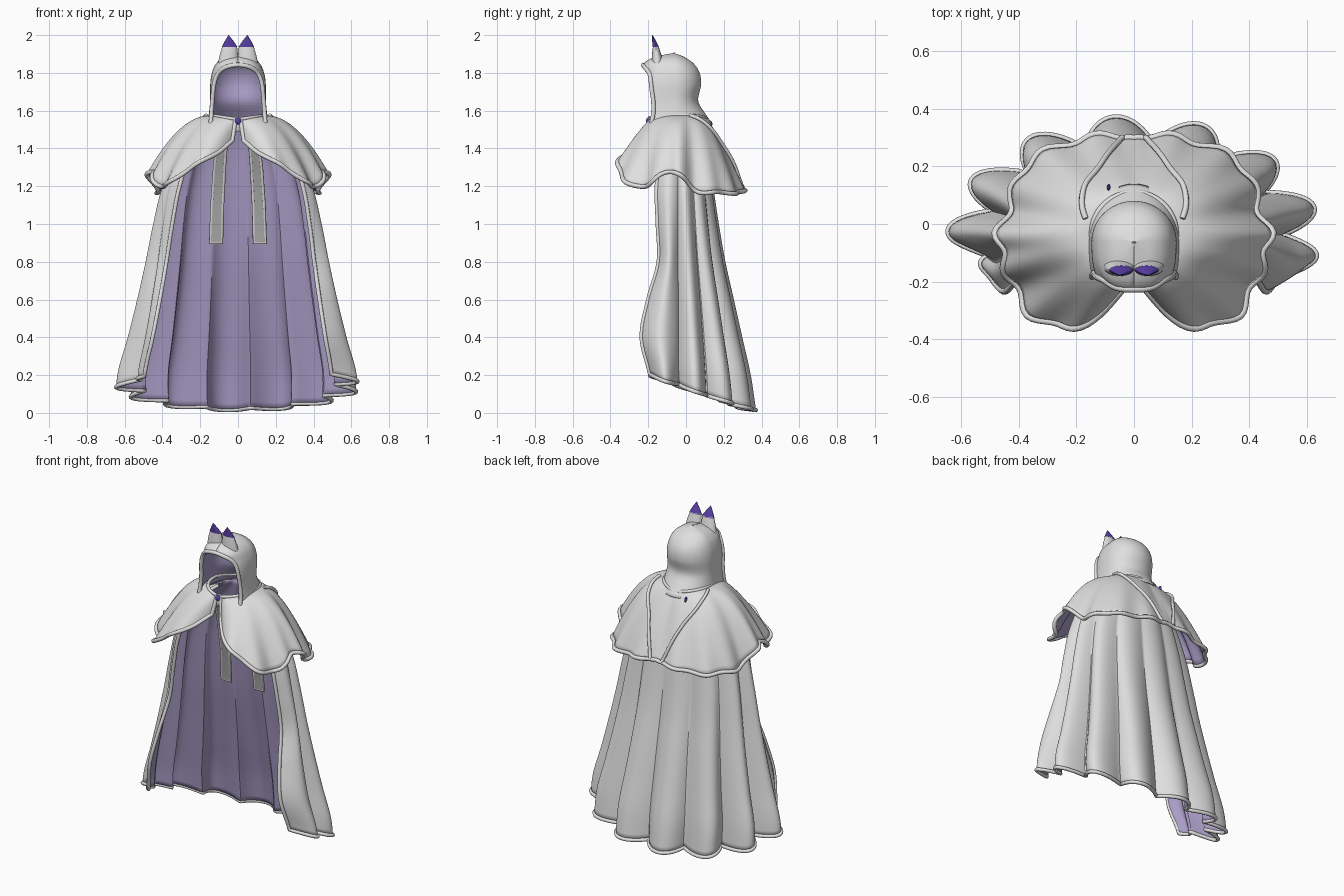
import bpy, bmesh, math
from mathutils import Vector

if "Cube" in bpy.data.objects:
    bpy.data.objects.remove(bpy.data.objects["Cube"])


def material(name, rgb):
    m = bpy.data.materials.new(name)
    m.diffuse_color = (*rgb, 1)
    m.use_nodes = True
    m.node_tree.nodes["Principled BSDF"].inputs["Base Color"].default_value = m.diffuse_color
    return m


GREY = material("pale grey cloth", (0.74, 0.74, 0.74))
LINING = material("lavender lining", (0.39, 0.33, 0.56))
PURPLE = material("deep purple", (0.10, 0.05, 0.38))
RIBBON = material("ribbon grey", (0.42, 0.42, 0.42))


def interp(table, x):
    """Smooth Hermite interpolation of rows (x, v1, v2, ...)."""
    n = len(table)
    x = min(max(x, table[0][0]), table[-1][0])
    i = next((k for k in range(n - 1) if x <= table[k + 1][0]), n - 2)
    h = table[i + 1][0] - table[i][0]
    t = (x - table[i][0]) / h

    def slope(k, c):
        lo, hi = table[max(k - 1, 0)], table[min(k + 1, n - 1)]
        return (hi[c] - lo[c]) / (hi[0] - lo[0])

    return [(2*t**3 - 3*t**2 + 1) * table[i][c] + (3*t**2 - 2*t**3) * table[i + 1][c]
            + h * ((t**3 - 2*t**2 + t) * slope(i, c) + (t**3 - t**2) * slope(i + 1, c))
            for c in range(1, len(table[0]))]


def add_object(name, bm, *mats):
    me = bpy.data.meshes.new(name)
    bm.to_mesh(me)
    bm.free()
    ob = bpy.data.objects.new(name, me)
    bpy.context.collection.objects.link(ob)
    for m in mats:
        me.materials.append(m)
    return ob


def cloth(name, rows, thickness):
    """Sheet from rows of points, grey outside and lavender inside."""
    bm = bmesh.new()
    vs = [[bm.verts.new(p) for p in row] for row in rows]
    for a, b in zip(vs, vs[1:]):
        for j in range(len(a) - 1):
            bm.faces.new((a[j], a[j + 1], b[j + 1], b[j]))
    bm.normal_update()
    ref = Vector((0, -0.05, min(v.co.z for v in bm.verts)))
    if sum(f.normal.dot(f.calc_center_median() - ref) * f.calc_area() for f in bm.faces) < 0:
        bmesh.ops.reverse_faces(bm, faces=bm.faces[:])
    ob = add_object(name, bm, GREY, LINING)
    mod = ob.modifiers.new("thickness", 'SOLIDIFY')
    mod.thickness = thickness
    mod.offset = -1
    mod.material_offset = 1
    return ob


def tube(name, points, radius, mat=GREY):
    cu = bpy.data.curves.new(name, 'CURVE')
    cu.dimensions = '3D'
    cu.bevel_depth = radius
    cu.bevel_resolution = 2
    cu.use_fill_caps = True
    sp = cu.splines.new('POLY')
    sp.points.add(len(points) - 1)
    for p, co in zip(sp.points, points):
        p.co = (*co, 1)
    cu.materials.append(mat)
    ob = bpy.data.objects.new(name, cu)
    bpy.context.collection.objects.link(ob)


def edge_path(rows):
    """Open border of a sheet: down one side, along the hem, up the other."""
    return [r[0] for r in rows] + rows[-1][1:-1] + [r[-1] for r in reversed(rows)]


# Long pleated cloak, open at the front: z, half width, back y, front y
CLOAK = [(0, .65, .375, -.17), (.2, .64, .345, -.19), (.4, .585, .30, -.235),
         (.6, .535, .255, -.20), (.8, .49, .21, -.145), (1.0, .45, .175, -.15),
         (1.2, .40, .145, -.155), (1.4, .31, .115, -.13), (1.5, .2, .09, -.1),
         (1.55, .12, .08, -.06)]
END = math.radians(113)
PLEAT = math.radians(26.8)


def cloak_point(u, t):
    phi = u * END
    fold = abs(math.cos(math.pi * (phi + math.radians(6)) / PLEAT)) - 1
    hem = 0.014 + 0.13 * (1 - math.cos(phi)) - 0.012 * fold
    z = 1.55 + (hem - 1.55) * t
    rx, back, front = interp(CLOAK, z)
    c, yc = math.cos(phi), -0.05
    dy = c * (back - yc) if c > 0 else c / abs(math.cos(END)) * (yc - front)
    s = 1 + (0.05 + 0.17 * max(0, 1 - z / 1.5)) * fold
    # the left front edge turns inward
    turn = min(max((-math.degrees(phi) - 99) / 14, 0), 1)
    sx = s * (1 - 0.16 * turn * turn * (3 - 2 * turn))
    return Vector((rx * math.sin(phi) * sx, yc + dy * (s if c > 0 else 1), z))


rows = [[cloak_point(i / 90, j / 44) for i in range(-90, 91)] for j in range(45)]
cloth("cloak", rows, 0.008)
tube("cloak_trim", edge_path(rows), 0.011)

# Shoulder cape with scalloped hem, given from front centre to back centre
HEM = [(.03, -.21, 1.44), (.12, -.32, 1.37), (.25, -.36, 1.30), (.36, -.31, 1.22),
       (.42, -.21, 1.20), (.455, -.12, 1.27), (.47, -.03, 1.26), (.43, .06, 1.17),
       (.40, .17, 1.17), (.31, .25, 1.16), (.19, .29, 1.17), (.08, .31, 1.18),
       (0, .29, 1.19)]
HEM = [(i / 12, *p) for i, p in enumerate(HEM)]


def cape_point(a, t, side=1):
    ang = a * math.pi
    c = math.cos(ang)
    neck = Vector((.14 * math.sin(ang) + .012 * (1 - a), -.03 - (.16 if c > 0 else .14) * c,
                   1.555 + .02 * math.sin(ang)))
    hem = Vector(interp(HEM, a))
    p = neck.lerp(hem, t)
    drape = t ** (1.15 + 0.9 * math.sin(ang) ** 2)
    p.z = neck.z + (hem.z - neck.z) * drape
    ripple = 1 + 0.03 * t * t * math.cos(a * 16 * math.pi)
    return Vector((p.x * ripple * side, p.y * ripple, p.z))


rows = [[cape_point(1 - abs(i) / 72, j / 20, 1 if i > 0 else -1)
         for i in range(-72, 73)] for j in range(21)]
cloth("shoulder_cape", rows, 0.008)
tube("shoulder_cape_trim", edge_path(rows), 0.012)
tube("collar_trim", rows[0], 0.010)
SEAM = [(.1, .59), (.3, .73), (.55, .86), (1, .955)]
for side, label in ((-1, "left"), (1, "right")):
    seam = [cape_point(interp(SEAM, t)[0], t, side) + Vector((0, .004, .006))
            for t in [.1 + .9 * k / 24 for k in range(25)]]
    tube("back_seam_" + label, seam, 0.010)

# Hood: z, half width, back y, front y
HOOD = [(1.53, .165, .14, -.25), (1.58, .155, .105, -.255), (1.65, .148, .065, -.26),
        (1.74, .147, .08, -.245), (1.80, .138, .072, -.228), (1.85, .115, .04, -.222),
        (1.885, .072, -.01, -.165), (1.905, .004, -.062, -.07)]
ARCH = 1.842


def hood_row(z, n=40):
    w, back, front = interp(HOOD, z)
    f = min((z - 1.53) / (ARCH - 1.53), 1)
    opening = min((.145 - .023 * f) * math.sqrt(max(0, 1 - f ** 8)), .94 * w)
    limit = math.pi - math.asin((opening / w) ** (1 / .72))
    row = []
    for i in range(-n, n + 1):
        phi = limit * i / n
        s, c = math.sin(phi), math.cos(phi)
        if c >= 0:
            p = (w * s, -.06 + (back + .06) * c, z)
        else:
            p = (math.copysign(w * abs(s) ** .72, s), -.06 - (-.06 - front) * abs(c) ** .72, z)
        row.append(Vector(p))
    return row


levels = [1.53 + (ARCH - 1.53) * (1 - (1 - k / 40) ** 2) for k in range(41)]
levels += [ARCH + (1.905 - ARCH) * math.sin(k / 14 * math.pi / 2) for k in range(1, 15)]
rows = [hood_row(z) for z in levels]
cloth("hood", rows, 0.006)
rim = rows[:40]
tube("hood_rim", [r[0] for r in rim] + [rows[40][0]] + [r[-1] for r in reversed(rim)], 0.012)


def loft(name, rings, mat, n=16):
    """Closed solid from elliptical rings (cx, cy, z, rx, ry)."""
    bm = bmesh.new()
    vs = [[bm.verts.new((cx + rx * math.cos(k * math.tau / n),
                         cy + ry * math.sin(k * math.tau / n), z)) for k in range(n)]
          for cx, cy, z, rx, ry in rings]
    for a, b in zip(vs, vs[1:]):
        for k in range(n):
            bm.faces.new((a[k], a[(k + 1) % n], b[(k + 1) % n], b[k]))
    bm.faces.new(vs[0][::-1])
    bm.faces.new(vs[-1])
    bmesh.ops.recalc_face_normals(bm, faces=bm.faces[:])
    return add_object(name, bm, mat)


for side, label in ((-1, "left"), (1, "right")):
    # Ears on the brow with coloured tips
    loft("ear_base_" + label, [(side * .050, -.150, 1.85, .056, .032),
                               (side * .049, -.155, 1.89, .049, .026),
                               (side * .044, -.160, 1.942, .039, .015)], GREY)
    loft("ear_tip_" + label, [(side * .044, -.160, 1.937, .042, .017),
                              (side * .047, -.169, 1.97, .022, .010),
                              (side * .050, -.178, 2.0, .001, .001)], PURPLE)
    # Hanging ribbons with raised borders
    bm = bmesh.new()
    path = [(.080, -.090, 1.49, .022), (.098, -.020, 1.30, .026),
            (.110, .030, 1.10, .028), (.116, .050, .90, .031)]
    loops = [[bm.verts.new((side * x + dx * w, y + dy, z)) for dx, dy in
              ((-1, -.007), (1, -.007), (1, .007), (-1, .007))] for x, y, z, w in path]
    for a, b in zip(loops, loops[1:]):
        for k in range(4):
            bm.faces.new((a[k], a[(k + 1) % 4], b[(k + 1) % 4], b[k]))
    bm.faces.new(loops[0])
    bm.faces.new(loops[-1])
    bmesh.ops.recalc_face_normals(bm, faces=bm.faces[:])
    add_object("ribbon_" + label, bm, RIBBON)
    border = [(side * x - w, y, z) for x, y, z, w in path]
    border += [(side * x + w, y, z) for x, y, z, w in reversed(path)]
    tube("ribbon_border_" + label, border, 0.009)


def gem(name, location, scale):
    bm = bmesh.new()
    bmesh.ops.create_uvsphere(bm, u_segments=16, v_segments=10, radius=1)
    bmesh.ops.scale(bm, vec=scale, verts=bm.verts[:])
    bmesh.ops.translate(bm, vec=location, verts=bm.verts[:])
    add_object(name, bm, PURPLE)


# Clasp: gem in a ring with a small knot below, and a small stud on the back
gem("clasp_gem", (0, -.198, 1.545), (.019, .014, .019))
gem("back_stud", cape_point(.84, .17, -1), (.006, .013, .018))
tube("clasp_ring", [(.022 * math.cos(k * math.tau / 24), -.194,
                     1.545 + .022 * math.sin(k * math.tau / 24)) for k in range(25)], 0.005)
loft("clasp_knot", [(0, -.185, 1.488, .014, .01), (0, -.190, 1.505, .030, .014),
                    (0, -.190, 1.53, .022, .012)], GREY)

# Smooth shading that keeps creases
for ob in list(bpy.context.scene.objects):
    if ob.type == 'MESH':
        bpy.ops.object.select_all(action='DESELECT')
        ob.select_set(True)
        bpy.context.view_layer.objects.active = ob
        bpy.ops.object.shade_smooth_by_angle(angle=math.radians(40))
